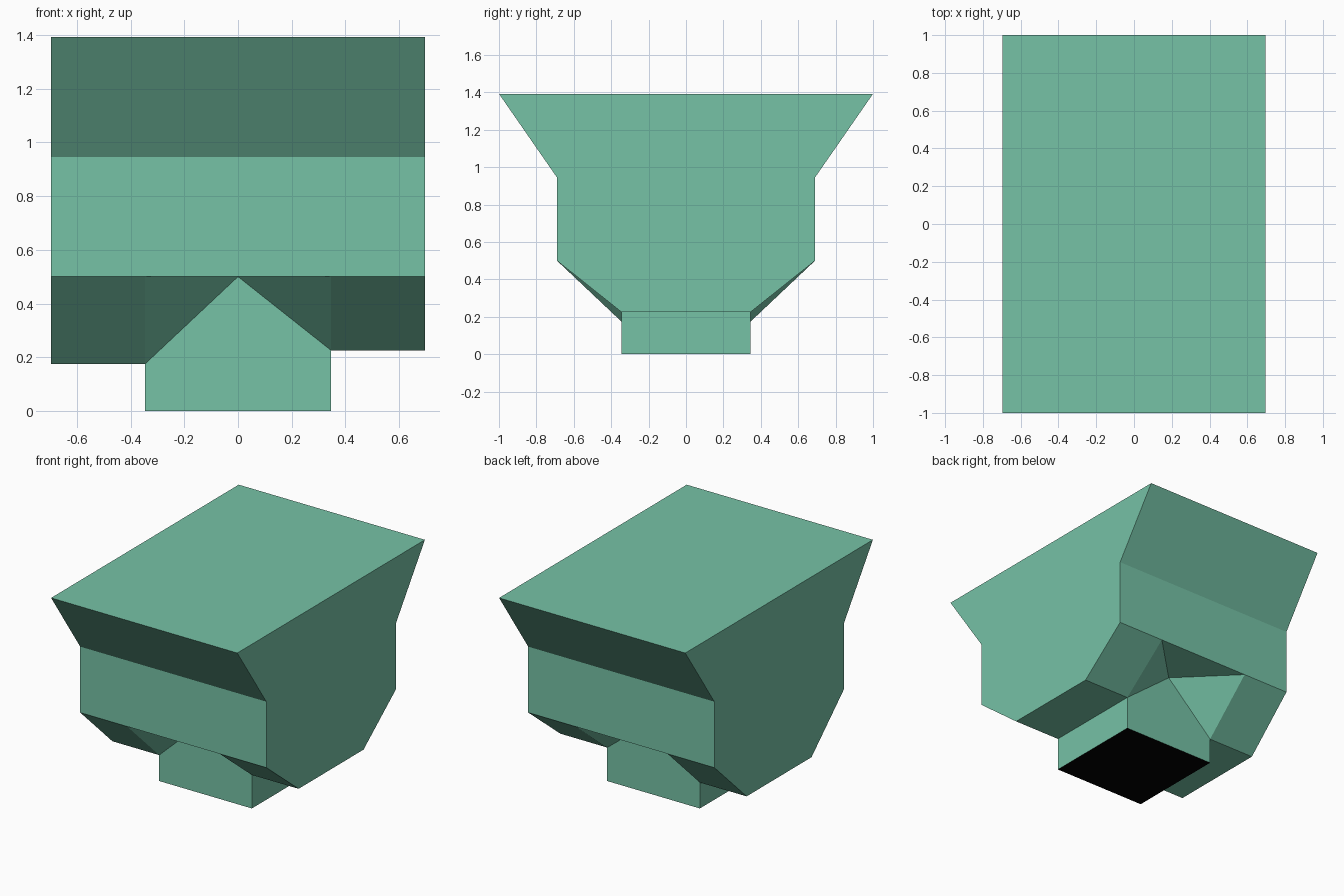
import bpy, bmesh

if "Cube" in bpy.data.objects:
    bpy.data.objects.remove(bpy.data.objects["Cube"])

X, Y, N = 0.695, 0.69, 0.346     # body half width, body half depth, neck half width
TOP, FLARE, BASE = 1.392, 0.945, 0.5
LOW = {-1: 0.175, 1: 0.226}      # underside height of the left and right shoulders


def material(name, rgb):
    m = bpy.data.materials.new(name)
    m.diffuse_color = (*rgb, 1)
    m.use_nodes = True
    m.node_tree.nodes["Principled BSDF"].inputs["Base Color"].default_value = m.diffuse_color
    return m


bm = bmesh.new()


def face(*pts):
    return bm.faces.new([bm.verts.new(p) for p in pts])


# flat top and neck bottom
face((-X, -1, TOP), (X, -1, TOP), (X, 1, TOP), (-X, 1, TOP))
face((-N, -N, 0), (N, -N, 0), (N, N, 0), (-N, N, 0))

for s in (-1, 1):                # left and right
    z = LOW[s]
    # body end wall, from a half profile mirrored in y
    half = [(1, TOP), (Y, FLARE), (Y, BASE), (N, z)]
    face(*[(s * X, y, h) for y, h in half],
         *[(s * X, -y, h) for y, h in reversed(half)])
    # shoulder underside and neck side
    face((s * N, -N, z), (s * X, -N, z), (s * X, N, z), (s * N, N, z))
    face((s * N, -N, 0), (s * N, N, 0), (s * N, N, z), (s * N, -N, z))

for t in (-1, 1):                # front and back
    y, n = t * Y, t * N
    # flared rim, upright wall
    face((-X, t, TOP), (X, t, TOP), (X, y, FLARE), (-X, y, FLARE))
    face((-X, y, FLARE), (X, y, FLARE), (X, y, BASE), (N, y, BASE),
         (-N, y, BASE), (-X, y, BASE))
    # neck wall with a pointed top, and the flat triangle above it
    face((-N, n, 0), (N, n, 0), (N, n, LOW[1]), (0, n, BASE), (-N, n, LOW[-1]))
    face((-N, y, BASE), (N, y, BASE), (0, n, BASE))
    for s in (-1, 1):
        # sloped shoulder and the triangle joining it to the notch
        face((s * N, y, BASE), (s * X, y, BASE), (s * X, n, LOW[s]), (s * N, n, LOW[s]))
        face((s * N, y, BASE), (s * N, n, LOW[s]), (0, n, BASE))

bmesh.ops.remove_doubles(bm, verts=bm.verts, dist=0.0005)
bmesh.ops.recalc_face_normals(bm, faces=bm.faces)

# black on the neck bottom only
for f in bm.faces:
    f.material_index = 1 if f.calc_center_median().z < 0.01 else 0

mesh = bpy.data.meshes.new("flared_block")
bm.to_mesh(mesh)
bm.free()
mesh.materials.append(material("soft green", (0.18, 0.54, 0.38)))
mesh.materials.append(material("black", (0.0, 0.0, 0.0)))
bpy.context.collection.objects.link(bpy.data.objects.new("flared_block", mesh))
